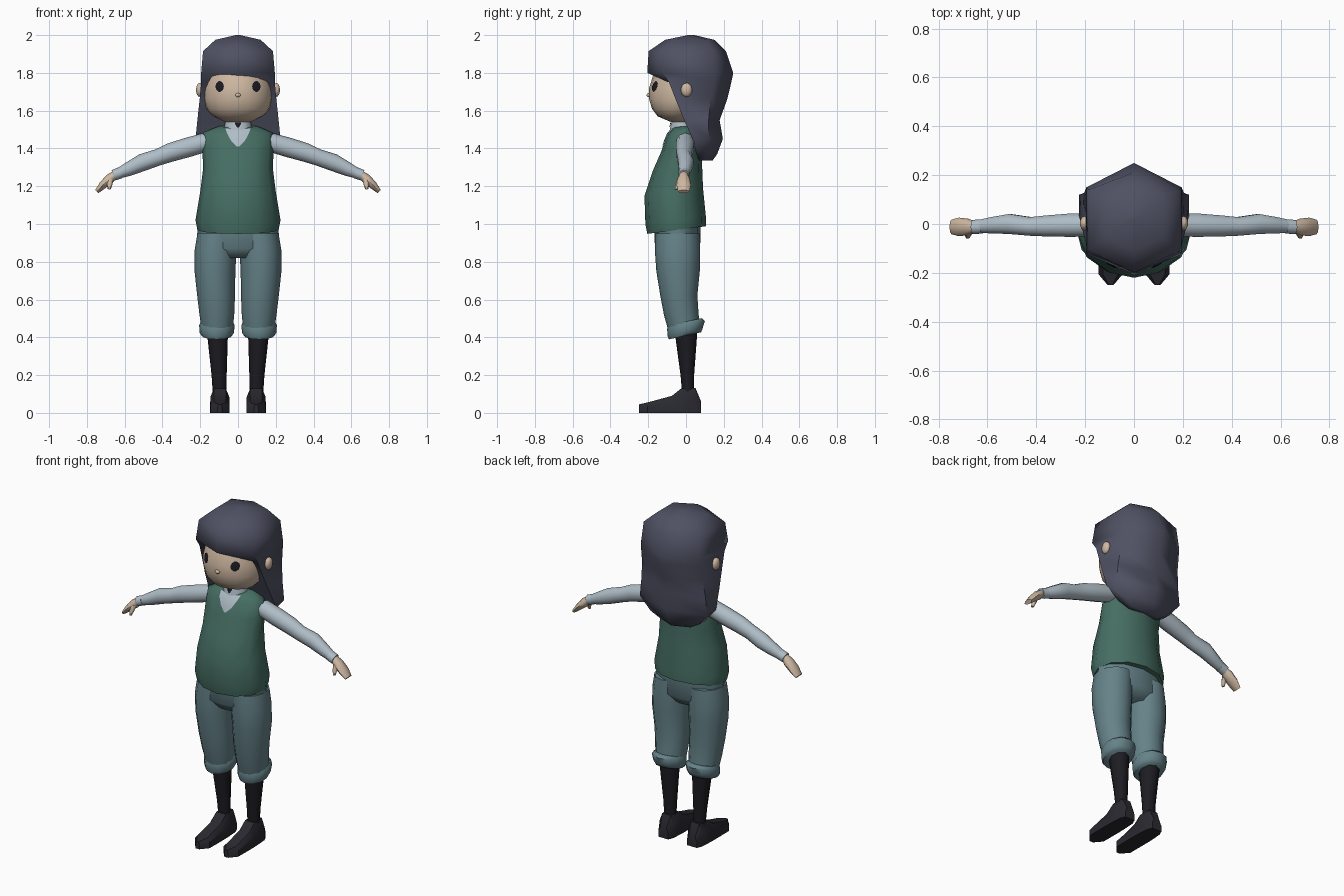
import bpy, bmesh
from math import pi, sin, cos, radians, sqrt
from mathutils import Matrix, Vector
from mathutils.bvhtree import BVHTree

cube = bpy.data.objects.get("Cube")
if cube:
    bpy.data.objects.remove(cube)


def material(name, r, g, b):
    m = bpy.data.materials.new(name)
    m.use_nodes = True
    m.diffuse_color = (r, g, b, 1)
    m.node_tree.nodes["Principled BSDF"].inputs["Base Color"].default_value = (r, g, b, 1)
    return m


HAIR = material("dark_slate_hair", .078, .083, .125)
SKIN = material("warm_skin", .62, .48, .36)
VEST = material("green_knit", .06, .155, .122)
SHIRT = material("pale_blue_shirt", .43, .51, .57)
PANTS = material("teal_trousers", .13, .225, .25)
SOCK = material("black_sock", .012, .012, .016)
SHOE = material("charcoal_shoe", .022, .022, .03)
EYE = material("eye_black", .01, .01, .015)


def finish(name, bm, mat, mirror=False, angle=60):
    mesh = bpy.data.meshes.new(name)
    bmesh.ops.recalc_face_normals(bm, faces=bm.faces)
    bm.to_mesh(mesh)
    bm.free()
    mesh.materials.append(mat)
    mesh.shade_smooth()
    mesh.set_sharp_from_angle(angle=radians(angle))
    obj = bpy.data.objects.new(name, mesh)
    bpy.context.collection.objects.link(obj)
    if mirror:
        obj.modifiers.new("Mirror", "MIRROR").use_mirror_merge = False
    return obj


def skin(name, rings, mat, mirror=False, angle=60):
    """Bridge equal rings of points into a capped solid."""
    bm = bmesh.new()
    loops = [[bm.verts.new(p) for p in ring] for ring in rings]
    n = len(loops[0])
    for a, b in zip(loops, loops[1:]):
        for i in range(n):
            j = (i + 1) % n
            bm.faces.new((a[i], a[j], b[j], b[i]))
    bm.faces.new(loops[0])
    bm.faces.new(loops[-1])
    return finish(name, bm, mat, mirror, angle)


def loft(name, rows, mat, n=12, mirror=False, slope=0, place=Matrix()):
    """Rows are (z, centre x, centre y, radius x, radius y)."""
    rings = []
    for z, cx, cy, rx, ry in rows:
        turns = [2 * pi * i / n for i in range(n)]
        rings.append([place @ Vector((cx + rx * cos(t), cy + ry * sin(t), z + slope * ry * sin(t)))
                      for t in turns])
    return skin(name, rings, mat, mirror)


def plate(name, target, cx, rows, mat, mirror=False):
    """Thin patch laid on the front of a part; rows are (z, half width)."""
    mesh = target.data
    tree = BVHTree.FromPolygons([v.co for v in mesh.vertices], [p.vertices for p in mesh.polygons])
    bm = bmesh.new()
    grid = []
    for z, w in rows:
        line = []
        for k in (-1, -.5, 0, .5, 1):
            hit = tree.ray_cast(Vector((cx + k * w, -1, z)), Vector((0, 1, 0)))[0]
            y = hit.y if hit else 0
            line.append(bm.verts.new((cx + k * w, y - .005, z)))
        grid.append(line)
    for a, b in zip(grid, grid[1:]):
        for i in range(4):
            bm.faces.new((a[i], a[i + 1], b[i + 1], b[i]))
    return finish(name, bm, mat, mirror)


def ellipsoid(name, centre, radii, mat, mirror=False):
    bm = bmesh.new()
    bmesh.ops.create_uvsphere(bm, u_segments=10, v_segments=7, radius=1)
    bmesh.ops.transform(bm, matrix=Matrix.LocRotScale(centre, None, radii), verts=bm.verts)
    return finish(name, bm, mat, mirror)


# Head and face
head = loft("head", [
    (1.54, 0, -.03, .07, .05), (1.57, 0, -.045, .13, .105), (1.61, 0, -.03, .168, .15),
    (1.66, 0, -.015, .183, .18), (1.72, 0, -.01, .185, .185), (1.80, 0, -.005, .172, .165),
    (1.87, 0, 0, .145, .13), (1.92, 0, 0, .08, .08)], SKIN, n=20)
ellipsoid("ear", (.203, .003, 1.71), (.02, .03, .037), SKIN, True)
ellipsoid("nose", (0, -.197, 1.682), (.015, .012, .011), SKIN)
eye_rows = [(1.728 + .028 * t, .022 * sqrt(1.05 - t * t)) for t in (-1, -.6, 0, .6, 1)]
plate("eye", head, .097, eye_rows, EYE, True)

# Hair: six-sided rings with a straight fringe and a long back
hair = []
for z, rx, front, front_side, back_side, back in [
        (2.0, .012, .01, .02, .035, .045), (1.975, .12, -.11, -.05, .11, .15),
        (1.915, .185, -.198, -.11, .14, .212), (1.80, .195, -.205, -.125, .15, .25),
        (1.75, .195, -.09, -.09, .15, .24), (1.66, .203, -.055, -.055, .13, .218),
        (1.55, .215, -.01, -.01, .12, .178), (1.45, .225, .035, .035, .12, .195),
        (1.37, .16, .055, .055, .11, .165), (1.335, .1, .07, .07, .1, .14)]:
    hair.append([(0, front, z), (rx, front_side, z), (rx, back_side, z),
                 (0, back, z), (-rx, back_side, z), (-rx, front_side, z)])
skin("hair", hair, HAIR, angle=72)

# Neck, collar and vest
loft("neck", [(1.48, 0, -.02, .05, .04), (1.58, 0, -.02, .05, .04)], SKIN)
collar = loft("collar", [(1.48, 0, -.02, .078, .07), (1.55, 0, -.025, .066, .05)], SHIRT)
vest = loft("vest", [
    (.968, 0, -.05, .215, .155), (1.02, 0, -.055, .225, .16), (1.17, 0, -.065, .2, .155),
    (1.3, 0, -.045, .184, .13), (1.4, 0, -.025, .19, .105), (1.485, 0, -.02, .185, .08),
    (1.518, 0, -.01, .1, .06)], VEST, slope=.13)
plate("shirt_front", vest, 0, [(1.41, .006), (1.44, .036), (1.48, .058), (1.505, .066)], SHIRT)
plate("collar_button", collar, 0, [(1.512, .006), (1.524, .011), (1.528, .015), (1.538, .015)], EYE)

# Sleeves and hands
arm = Matrix.Translation((.165, 0, 1.435)) @ Matrix.Rotation(radians(109.7), 4, 'Y')
loft("sleeve", [
    (0, 0, -.003, .05, .05), (.1, -.006, -.005, .052, .05), (.2, -.012, -.008, .05, .045),
    (.27, -.01, -.01, .044, .04), (.36, -.012, 0, .046, .043), (.44, -.004, -.005, .037, .035),
    (.5, 0, -.01, .027, .028)], SHIRT, n=10, mirror=True, place=arm)
loft("sleeve_cuff", [(.485, 0, -.01, .03, .031), (.525, 0, -.012, .029, .03)],
     SHIRT, n=10, mirror=True, place=arm)
hand = Matrix.Translation((.65, -.012, 1.265)) @ Matrix.Rotation(radians(132), 4, 'Y')
loft("hand", [
    (0, 0, 0, .02, .022), (.04, 0, 0, .026, .034), (.09, 0, 0, .021, .038),
    (.135, .004, 0, .012, .03)], SKIN, n=8, mirror=True, place=hand)
thumb = Matrix.Translation((.675, -.03, 1.238)) @ Matrix.Rotation(radians(172), 4, 'Y')
loft("thumb", [(0, 0, 0, .016, .016), (.03, 0, -.014, .014, .014), (.055, 0, -.022, .008, .009)],
     SKIN, n=6, mirror=True, place=thumb)

# Trousers with rolled cuffs
loft("trouser_seat", [
    (.82, 0, -.045, .18, .08), (.87, 0, -.045, .222, .12), (1.0, 0, -.045, .212, .122)], PANTS)
loft("trouser_leg", [
    (.44, .11, -.01, .082, .085), (.52, .112, -.025, .092, .092), (.62, .116, -.038, .1, .098),
    (.75, .122, -.042, .108, .115), (.86, .119, -.045, .111, .12), (.95, .11, -.045, .105, .118)],
    PANTS, mirror=True)
loft("trouser_cuff", [
    (.408, .112, -.005, .08, .085), (.425, .112, -.005, .091, .092),
    (.465, .112, 0, .094, .1), (.482, .112, -.005, .085, .09)], PANTS, mirror=True, slope=.22)

# Socks and shoes
loft("sock", [(.11, .098, .01, .036, .031), (.2, .1, .007, .04, .036), (.43, .109, 0, .056, .06)],
     SOCK, n=8, mirror=True)
shoe = []
for y, w, h in [(-.25, .012, .045), (-.205, .05, .055), (-.075, .051, .09),
                (-.025, .05, .13), (.05, .045, .132), (.08, .032, .06)]:
    profile = [(-w, 0), (w, 0), (w, h * .65), (w * .62, h), (-w * .62, h), (-w, h * .65)]
    shoe.append([(.096 + x, y, z) for x, z in profile])
skin("shoe", shoe, SHOE, mirror=True, angle=35)
